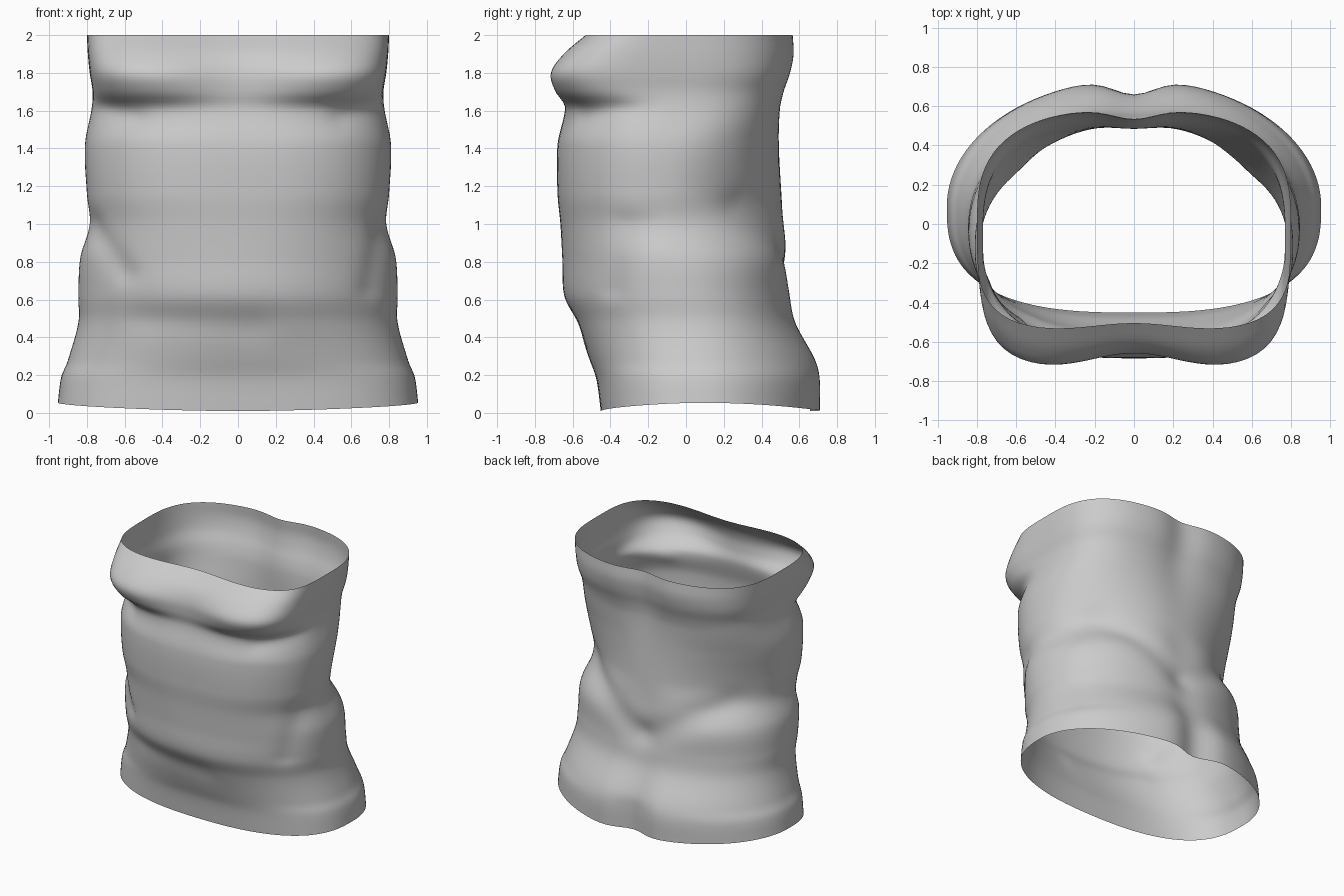
import bpy, math
from mathutils import Vector

if "Cube" in bpy.data.objects:
    bpy.data.objects.remove(bpy.data.objects["Cube"])

# Section keys: z, half width, seam y, front y, back y, front squareness, back squareness, front dip, back dip
KEYS = [
    (0.00, .955, .09, -.45, .735, 2.75, 2.0, .00, .08),
    (0.18, .935, .08, -.475, .735, 2.6, 2.0, .00, .075),
    (0.28, .90, .06, -.51, .71, 2.4, 2.0, .00, .06),
    (0.48, .845, .01, -.585, .595, 2.2, 2.15, .00, .03),
    (0.62, .845, -.03, -.655, .565, 2.05, 2.2, .01, .02),
    (0.82, .835, -.07, -.67, .555, 2.05, 2.25, .015, .02),
    (1.00, .785, -.11, -.68, .535, 2.2, 2.0, .015, .02),
    (1.16, .80, -.12, -.695, .515, 2.3, 1.9, .015, .01),
    (1.42, .81, -.115, -.695, .50, 2.35, 2.3, .015, .01),
    (1.61, .775, -.09, -.66, .505, 2.5, 2.9, .02, .02),
    (1.70, .77, -.08, -.725, .525, 3.4, 3.0, .07, .03),
    (1.80, .785, -.05, -.745, .56, 4.1, 3.0, .09, .04),
    (1.90, .795, -.03, -.67, .58, 4.1, 2.9, .06, .045),
    (2.00, .80, 0.0, -.55, .575, 4.0, 2.85, .045, .045),
]
# Cloth folds: side (-1 front, 1 back), x1, z1, x2, z2, depth, width
FOLDS = [
    (1, .05, .72, .60, 1.08, .025, .10),
    (1, -.05, .72, -.60, 1.02, .025, .10),
    (-1, -.78, 1.0, -.60, .74, .02, .06),
    (-1, .76, 1.0, .70, .66, .015, .06),
    (-1, -.50, .50, .10, .46, .012, .09),
    (-1, -.72, 1.62, -.55, 1.57, .015, .06),
    (-1, .72, 1.62, .55, 1.57, .015, .06),
]
COLS, ROWS = 112, 90


def section(z):
    """Smoothly interpolated section values at height z."""
    i = max(k for k in range(len(KEYS) - 1) if KEYS[k][0] <= z)
    a, b = KEYS[i], KEYS[i + 1]
    p, q = KEYS[max(i - 1, 0)], KEYS[min(i + 2, len(KEYS) - 1)]
    h = b[0] - a[0]
    t = (z - a[0]) / h
    out = []
    for k in range(1, len(a)):
        m0 = (b[k] - p[k]) / (b[0] - p[0]) * h
        m1 = (q[k] - a[k]) / (q[0] - a[0]) * h
        out.append((2*t**3 - 3*t*t + 1) * a[k] + (t**3 - 2*t*t + t) * m0
                   + (3*t*t - 2*t**3) * b[k] + (t**3 - t*t) * m1)
    return out


def fold_depth(x, z, side):
    """Inward push of all folds near this point."""
    d = 0
    for s, x1, z1, x2, z2, depth, width in FOLDS:
        if s != side:
            continue
        p, a, b = Vector((x, z)), Vector((x1, z1)), Vector((x2, z2))
        t = min(1, max(0, (p - a).dot(b - a) / (b - a).length_squared))
        d += depth * math.exp(-((p - a.lerp(b, t)).length / width) ** 2)
    return d


def point(z, ang):
    w, cy, yf, yb, nf, nb, df, db = section(z)
    c, s = math.cos(ang), math.sin(ang)
    back = s > 0
    n = nb if back else nf
    r = (abs(c) ** n + abs(s) ** n) ** (-1 / n)
    depth = yb - cy if back else cy - yf
    x, y = r * c * w, cy + r * s * depth
    # centre valley between the two chest or seat halves
    dip = db * math.exp(-(x / .15) ** 2) if back else df * math.exp(-(x / .32) ** 2)
    y += -dip if back else dip
    # folds press toward the axis
    f = fold_depth(x, z, 1 if back else -1) * min(1, abs(s) * 3)
    v = Vector((c, s)) * f
    # lower hem rises slightly at the sides
    lift = .045 * c * c * max(0, 1 - z / .25)
    return (x - v.x, y - v.y, z + lift)


# Torso garment: one open tube
verts, faces = [], []
for j in range(ROWS + 1):
    z = .01 + 1.99 * j / ROWS
    for i in range(COLS):
        verts.append(point(min(z, 2), 2 * math.pi * i / COLS))
for j in range(ROWS):
    for i in range(COLS):
        k = (i + 1) % COLS
        faces.append((j*COLS + i, j*COLS + k, (j+1)*COLS + k, (j+1)*COLS + i))
mesh = bpy.data.meshes.new("torso_garment")
mesh.from_pydata(verts, [], faces)
for p in mesh.polygons:
    p.use_smooth = True
obj = bpy.data.objects.new("torso_garment", mesh)
bpy.context.collection.objects.link(obj)
